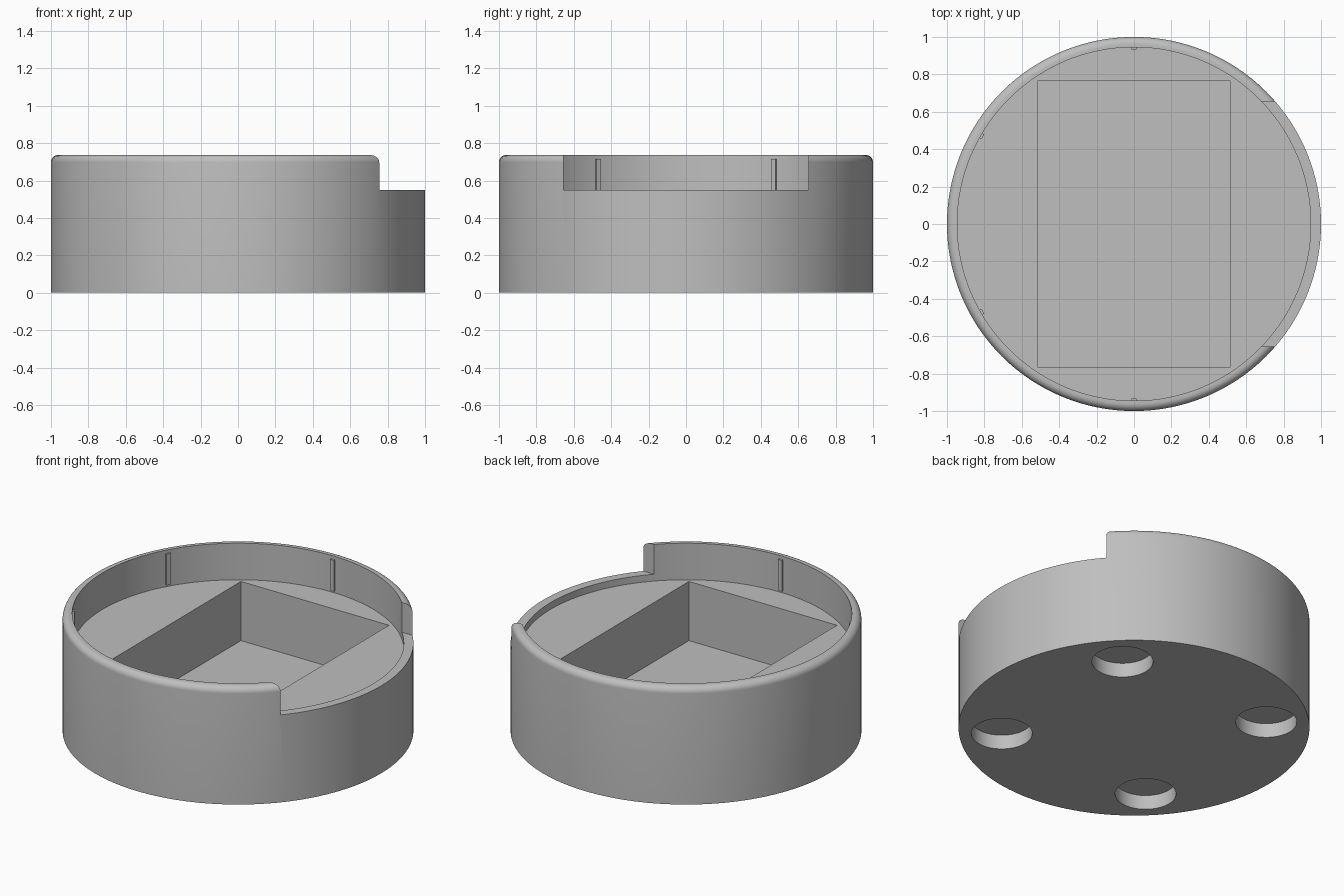
import bpy, bmesh, math
from mathutils import Matrix

if "Cube" in bpy.data.objects:
    bpy.data.objects.remove(bpy.data.objects["Cube"])

SEG = 128
R, R_IN, TOP, FLOOR = 1.0, 0.945, 0.737, 0.507

grey = bpy.data.materials.new("plain_grey")
grey.diffuse_color = (0.52, 0.52, 0.52, 1)
grey.use_nodes = True
grey.node_tree.nodes["Principled BSDF"].inputs["Base Color"].default_value = grey.diffuse_color


def make_object(name, bm):
    bmesh.ops.recalc_face_normals(bm, faces=bm.faces)
    mesh = bpy.data.meshes.new(name)
    bm.to_mesh(mesh)
    bm.free()
    mesh.materials.append(grey)
    obj = bpy.data.objects.new(name, mesh)
    bpy.context.collection.objects.link(obj)
    return obj


def lathe(name, profile):
    """Revolve (radius, z) points and close both ends with flat discs."""
    bm = bmesh.new()
    rings = [[bm.verts.new((r * math.cos(2 * math.pi * i / SEG),
                            r * math.sin(2 * math.pi * i / SEG), z))
              for i in range(SEG)] for r, z in profile]
    for a, b in zip(rings, rings[1:]):
        for i in range(SEG):
            j = (i + 1) % SEG
            bm.faces.new((a[i], a[j], b[j], b[i]))
    bm.faces.new(rings[0])
    bm.faces.new(rings[-1])
    return make_object(name, bm)


def box(name, lo, hi, turn=0.0):
    bm = bmesh.new()
    size = [h - l for l, h in zip(lo, hi)]
    mid = [(h + l) / 2 for l, h in zip(lo, hi)]
    bmesh.ops.create_cube(bm, size=1, matrix=Matrix.Rotation(turn, 4, 'Z')
                          @ Matrix.Translation(mid) @ Matrix.Diagonal((*size, 1)))
    return make_object(name, bm)


def cylinder(name, x, y, z0, z1, r):
    bm = bmesh.new()
    bmesh.ops.create_cone(bm, cap_ends=True, segments=64, radius1=r, radius2=r, depth=z1 - z0,
                          matrix=Matrix.Translation((x, y, (z0 + z1) / 2)))
    return make_object(name, bm)


def cut(target, cutter):
    mod = target.modifiers.new("cut", 'BOOLEAN')
    mod.operation, mod.solver, mod.object = 'DIFFERENCE', 'EXACT', cutter
    bpy.context.view_layer.objects.active = target
    bpy.ops.object.modifier_apply(modifier=mod.name)
    bpy.data.objects.remove(cutter)


# Round body with a rounded outer rim and a recessed floor
F = 0.04
rim = [(R - F + F * math.cos(t), TOP - F + F * math.sin(t))
       for t in (math.pi / 2 * k / 8 for k in range(9))]
body = lathe("round_body", [(R, 0)] + rim + [(R_IN, TOP), (R_IN, FLOOR)])

# Rectangular pocket in the floor
cut(body, box("pocket_cutter", (-0.515, -0.765, 0.135), (0.515, 0.765, 1)))
# Side opening in the rim
cut(body, box("opening_cutter", (0.5, -0.655, 0.55), (1.3, 0.655, 1)))
# Four round recesses under the base
for sx in (-1, 1):
    for sy in (-1, 1):
        cut(body, cylinder("foot_cutter", sx * 0.535, sy * 0.535, -0.2, 0.09, 0.174))

bpy.ops.object.select_all(action='DESELECT')
body.select_set(True)
bpy.context.view_layer.objects.active = body
bpy.ops.object.shade_smooth_by_angle(angle=math.radians(30))

# Small upright ribs on the inner wall
for n, deg in enumerate((90, 150, 210, 270), 1):
    box(f"inner_rib_{n}", (0.933, -0.014, 0.52), (0.96, 0.014, 0.716), math.radians(deg))
